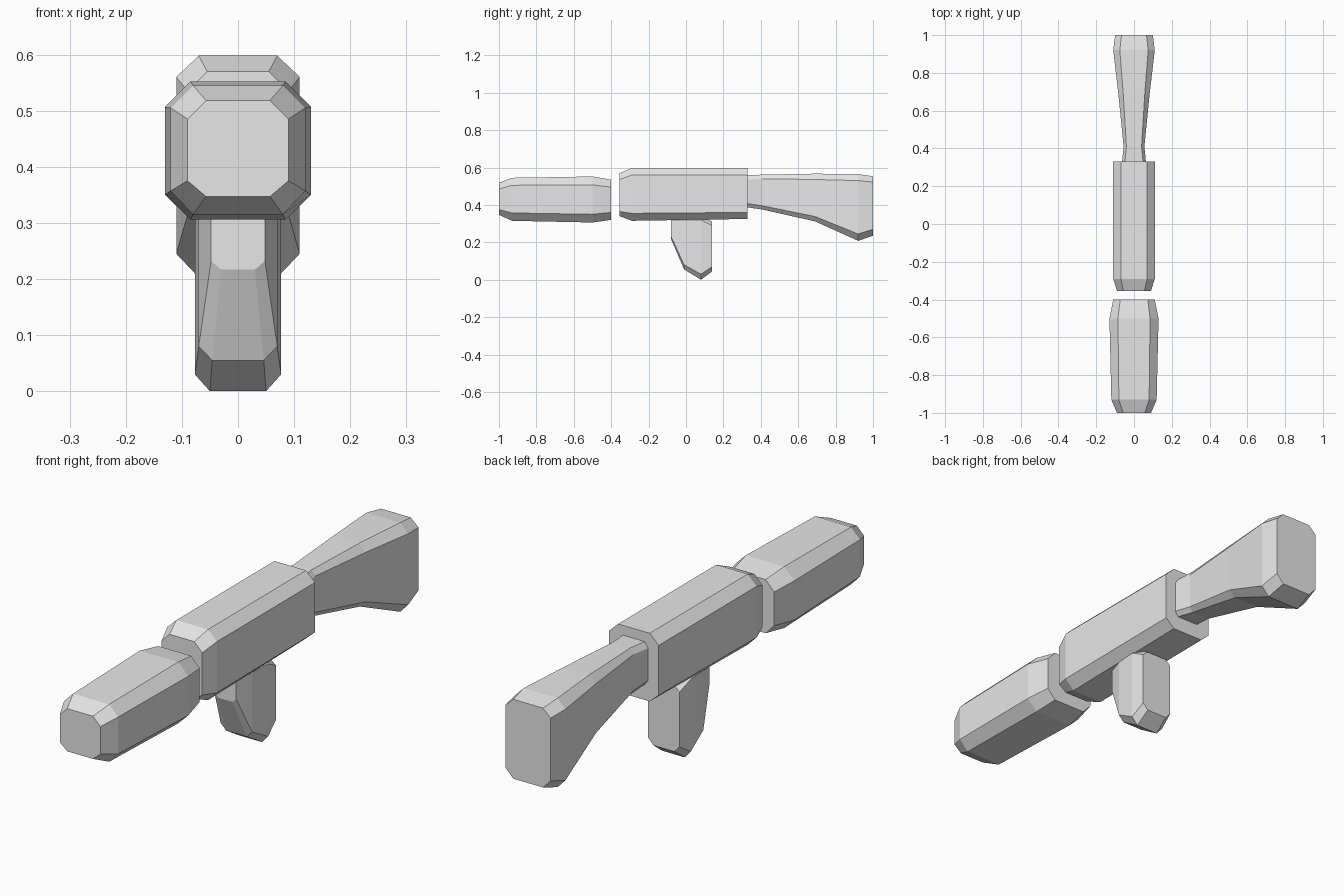
import bpy
import bmesh

# Remove the default object only
cube = bpy.data.objects.get("Cube")
if cube:
    bpy.data.objects.remove(cube, do_unlink=True)

grey = bpy.data.materials.new("light_grey")
grey.use_nodes = True
colour = (0.8, 0.8, 0.8, 1)
grey.diffuse_color = colour
grey.node_tree.nodes["Principled BSDF"].inputs["Base Color"].default_value = colour


def loft(name, sections):
    """Join chamfered rectangles along y.
    Section: y, half width, flat half width, bottom, lower edge, upper edge, top"""
    bm = bmesh.new()
    rings = []
    for y, w, f, bottom, low, high, top in sections:
        half = [(f, bottom), (w, low), (w, high), (f, top)]
        outline = half + [(-x, z) for x, z in reversed(half)]
        rings.append([bm.verts.new((x, y, z)) for x, z in outline])
    for a, b in zip(rings, rings[1:]):
        for i in range(len(a)):
            j = (i + 1) % len(a)
            bm.faces.new((a[i], a[j], b[j], b[i]))
    bm.faces.new(rings[0])
    bm.faces.new(rings[-1])
    bmesh.ops.recalc_face_normals(bm, faces=bm.faces)
    mesh = bpy.data.meshes.new(name)
    bm.to_mesh(mesh)
    bm.free()
    mesh.materials.append(grey)
    obj = bpy.data.objects.new(name, mesh)
    bpy.context.collection.objects.link(obj)
    return obj


# Separate front barrel, tapered at both ends
loft("front_barrel", [
    (-1, .09, .057, .347, .375, .485, .518),
    (-.93, .12, .08, .315, .357, .505, .545),
    (-.5, .13, .085, .306, .35, .507, .552),
    (-.4, .11, .073, .32, .36, .495, .535),
])

# Main body
loft("body", [
    (-.355, .09, .055, .34, .365, .535, .57),
    (-.29, .11, .07, .315, .355, .56, .598),
    (.33, .11, .07, .325, .36, .56, .598),
])

# Shoulder stock, flaring to the back
loft("stock", [
    (.31, .065, .05, .39, .41, .535, .558),
    (.41, .055, .04, .375, .395, .54, .562),
    (.69, .083, .057, .312, .338, .536, .567),
    (.92, .11, .075, .208, .245, .53, .565),
    (1, .1, .066, .235, .27, .522, .553),
])

# Hand grip under the body
loft("grip", [
    (-.08, .048, .03, .217, .232, .32, .34),
    (-.01, .07, .046, .055, .08, .32, .345),
    (.08, .077, .05, 0, .03, .32, .345),
    (.14, .07, .046, .045, .07, .29, .31),
])
